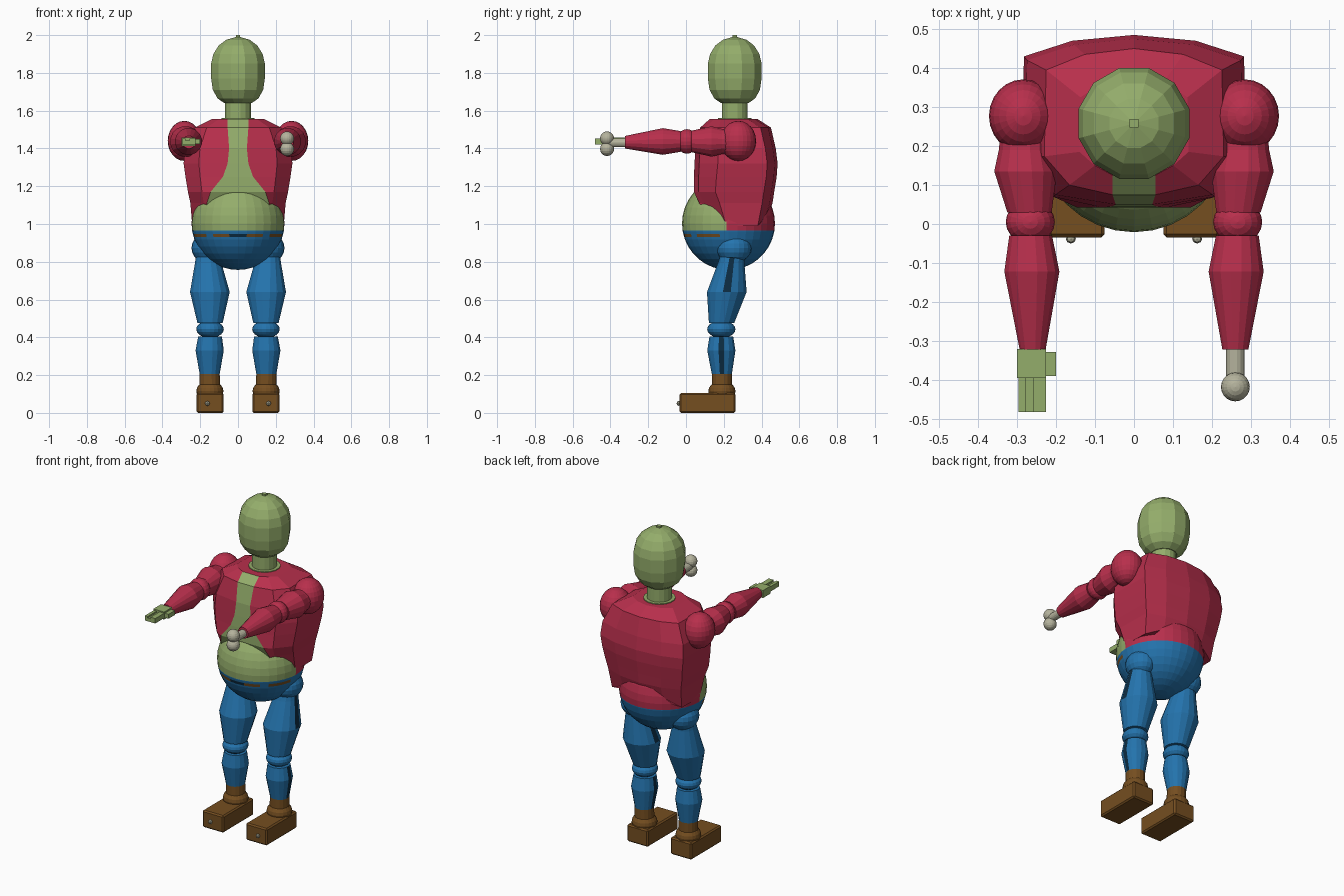
import bpy, bmesh, math
from mathutils import Matrix, Vector

cube = bpy.data.objects.get("Cube")
if cube:
    bpy.data.objects.remove(cube)


def material(name, hex_code):
    rgb = [int(hex_code[i:i + 2], 16) / 255 for i in (0, 2, 4)]
    col = [c / 12.92 if c < 0.04 else ((c + 0.055) / 1.055) ** 2.4 for c in rgb] + [1]
    m = bpy.data.materials.new(name)
    m.use_nodes = True
    m.diffuse_color = col
    m.node_tree.nodes["Principled BSDF"].inputs["Base Color"].default_value = col
    return m


MATS = {
    "green": material("skin green", "94AD6B"),
    "red": material("jacket red", "B82F4C"),
    "blue": material("trouser blue", "2474AE"),
    "brown": material("leather brown", "754E20"),
    "bone": material("bone grey", "B5B39D"),
    "dark": material("seam navy", "0C2C42"),
}


def finish(name, bm, colour, rule=None):
    """Turn a bmesh into an object; rule(centre, normal) may pick another colour per face."""
    bmesh.ops.recalc_face_normals(bm, faces=bm.faces)
    used = [colour]
    for f in bm.faces:
        pick = rule(f.calc_center_median(), f.normal) if rule else colour
        if pick not in used:
            used.append(pick)
        f.material_index = used.index(pick)
    me = bpy.data.meshes.new(name)
    bm.to_mesh(me)
    bm.free()
    for c in used:
        me.materials.append(MATS[c])
    ob = bpy.data.objects.new(name, me)
    bpy.context.collection.objects.link(ob)
    return ob


def skin_rings(rings):
    """Bridge closed rings of points and cap both ends."""
    bm = bmesh.new()
    vs = [[bm.verts.new(p) for p in ring] for ring in rings]
    n = len(vs[0])
    for a, b in zip(vs, vs[1:]):
        for i in range(n):
            j = (i + 1) % n
            bm.faces.new((a[i], a[j], b[j], b[i]))
    bm.faces.new(vs[0])
    bm.faces.new(vs[-1])
    return bm


def tube(name, stations, colour, axis="z", sides=16, rule=None):
    """Round limb through stations (x, y, z, radius)."""
    rings = []
    for x, y, z, r in stations:
        ring = []
        for i in range(sides):
            a = 2 * math.pi * (i + 0.5) / sides
            u, v = r * math.cos(a), r * math.sin(a)
            ring.append((x + u, y + v, z) if axis == "z" else (x + u, y, z + v))
        rings.append(ring)
    return finish(name, skin_rings(rings), colour, rule)


def ball(name, centre, radii, colour, segs=20):
    bm = bmesh.new()
    bmesh.ops.create_uvsphere(bm, u_segments=segs, v_segments=segs // 2, radius=1,
                              matrix=Matrix.Translation(centre) @ Matrix.Diagonal((*radii, 1)))
    return finish(name, bm, colour)


def box(name, low, high, colour, bevel=0):
    low, high = Vector(low), Vector(high)
    bm = bmesh.new()
    bmesh.ops.create_cube(bm, size=1, matrix=Matrix.Translation((low + high) / 2)
                          @ Matrix.Diagonal((*(high - low), 1)))
    if bevel:
        bmesh.ops.bevel(bm, geom=bm.edges[:], offset=bevel, segments=1, affect="EDGES")
    return finish(name, bm, colour)


# Head, neck and crown stud
HEAD_Y = 0.258
head_profile = [(1.64, .075), (1.665, .112), (1.71, .138), (1.77, .147), (1.85, .147),
                (1.90, .135), (1.945, .106), (1.975, .065), (1.99, .012)]
tube("head", [(0, HEAD_Y, z, r) for z, r in head_profile], "green", sides=12)
tube("neck", [(0, HEAD_Y, z, .07) for z in (1.5, 1.66)], "green", sides=16)
tube("neck_base", [(0, HEAD_Y, z, .09) for z in (1.55, 1.56)], "green")
box("crown_stud", (-.011, HEAD_Y - .011, 1.97), (.011, HEAD_Y + .011, 2), "green")

# Chest: z, half width, front y, back y, half width of the open jacket front
chest_rings = []
for z, w, front, back, gap in [
        (1.555, .14, .125, .38, .055), (1.51, .23, .075, .45, .055), (1.4, .28, .05, .475, .047),
        (1.32, .288, .045, .485, .055), (1.25, .278, .042, .48, .08), (1.17, .265, .042, .467, .145),
        (1.11, .252, .07, .458, .165), (1.04, .242, .11, .435, .17)]:
    half = [(gap, front), (.72 * w, front + .025), (w, front + .12 * w / .28),
            (w * .98, back - .055), (.55 * w, back - .015), (0, back)]
    drop = .05 if z < 1.1 else 0
    ring = [(x, y, z - (drop if i in (2, 3) else 0)) for i, (x, y) in enumerate(half)]
    chest_rings.append(ring + [(-x, y, zz) for x, y, zz in reversed(ring[:-1])])
gap_rule = lambda c, n: "green" if abs(c.x) < .001 and n.y < -.3 else "red"
finish("chest", skin_rings(chest_rings), "red", gap_rule)

# Belly and hips: one ball, cut at waistband, belt and jacket edge
bm = bmesh.new()
bmesh.ops.create_uvsphere(bm, u_segments=32, v_segments=18, radius=.246,
                          matrix=Matrix.Translation((0, .225, 1.003)))
for co, no in [((0, 0, .965), (0, 0, 1)), ((0, 0, .948), (0, 0, 1)),
               ((0, 0, .93), (0, 0, 1)), ((0, .215, 0), (0, 1, 0))]:
    bmesh.ops.bisect_plane(bm, geom=bm.verts[:] + bm.edges[:] + bm.faces[:],
                           plane_co=co, plane_no=no)


def belly_rule(c, n):
    if c.z > .965:
        return "green" if c.y < .215 else "red"
    if .93 < c.z < .948 and c.y < .19:
        if abs(c.x) < .06:
            return "dark"
        return "blue" if .12 < abs(c.x) < .16 else "brown"
    return "blue"


finish("belly", bm, "blue", belly_rule)

# Arms and legs
ARM_Z = 1.437
for s, side in ((1, "left"), (-1, "right")):
    ball(side + "_shoulder", (s * .284, .277, ARM_Z + .003), (.088, .094, .106), "red", 24)
    tube(side + "_upper_arm", [(s * .28, .25, ARM_Z, .062), (s * .28, .19, ARM_Z, .068),
                               (s * .278, .135, ARM_Z, .082), (s * .268, .03, ARM_Z, .058)], "red", "y")
    ball(side + "_elbow", (s * .266, .005, ARM_Z), (.063, .056, .065), "red")
    tube(side + "_forearm", [(s * .265, -.03, ARM_Z, .056), (s * .262, -.122, ARM_Z, .072),
                             (s * .26, -.322, ARM_Z - .004, .034)], "red", "y")

    # Only the left leg carries dark side seams
    def seam(c, n, s=s):
        return "dark" if s > 0 and abs(n.x) > .955 and not .55 < c.z < .6 else "blue"
    ball(side + "_hip", (s * .162, .253, .873), (.084, .094, .08), "blue")
    tube(side + "_thigh", [(s * .16, .25, .86, .062), (s * .158, .24, .8, .07), (s * .149, .216, .64, .107),
                           (s * .148, .188, .475, .068)], "blue", rule=seam)
    ball(side + "_knee", (s * .148, .187, .443), (.073, .075, .046), "blue")
    tube(side + "_shin", [(s * .148, .187, .405, .064), (s * .15, .187, .33, .076),
                          (s * .15, .19, .2, .053)], "blue", rule=seam)
    tube(side + "_boot_cuff", [(s * .15, .19, .22, .054), (s * .149, .19, .12, .055)], "brown")
    ball(side + "_ankle", (s * .149, .19, .115), (.072, .072, .055), "brown")
    box(side + "_shoe", (s * .148 - .072, -.034, 0), (s * .148 + .072, .262, .105), "brown", .008)
    ball(side + "_toe_stud", (s * .162, -.038, .05), (.013, .012, .013), "bone", 8)

# Right hand: palm, thumb and two finger bars with a lower one between
box("right_palm", (-.3, -.395, 1.413), (-.226, -.32, 1.459), "green")
box("right_thumb", (-.228, -.39, 1.423), (-.2, -.328, 1.45), "green")
for name, x0, x1, top in (("outer", -.296, -.277, 1.452), ("middle", -.277, -.258, 1.442),
                          ("inner", -.258, -.226, 1.452)):
    box("right_" + name + "_finger", (x0, -.482, 1.422), (x1, -.39, top), "green")

# Left hand: bare bone with two knuckle ends
tube("left_bone_shaft", [(.26, y, 1.43, .024) for y in (-.31, -.41)], "bone", "y")
for z, label in ((1.453, "upper"), (1.397, "lower")):
    ball("left_bone_" + label + "_end", (.26, -.418, z), (.037, .037, .037), "bone")
